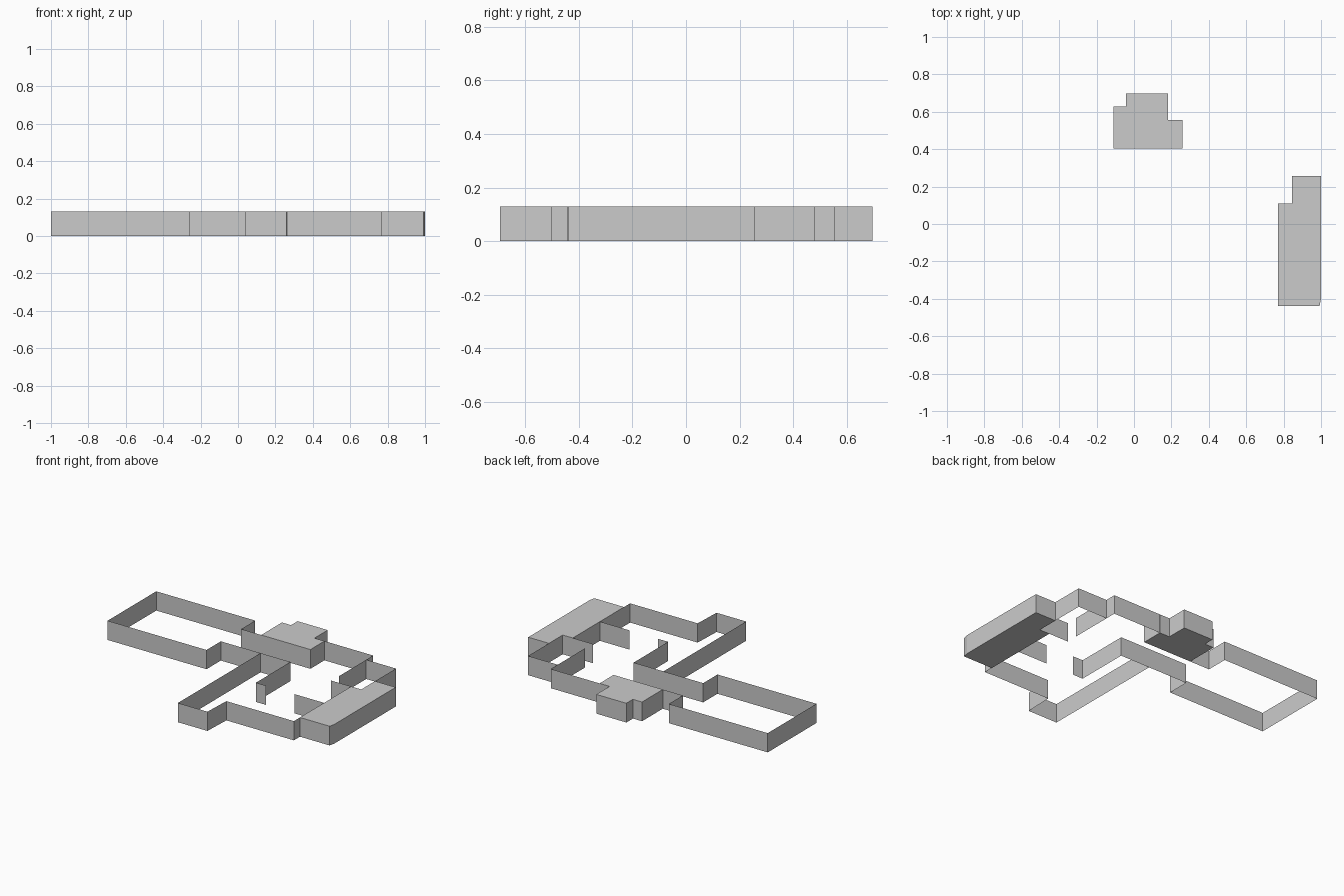
import bpy, bmesh

if "Cube" in bpy.data.objects:
    bpy.data.objects.remove(bpy.data.objects["Cube"])

HEIGHT = 0.13


def make_object(name, bm):
    mesh = bpy.data.meshes.new(name)
    bm.to_mesh(mesh)
    bm.free()
    obj = bpy.data.objects.new(name, mesh)
    bpy.context.collection.objects.link(obj)
    return obj


def wall(name, path):
    """Thin sheet wall raised along a floor-plan path."""
    bm = bmesh.new()
    low = [bm.verts.new((x, y, 0)) for x, y in path]
    high = [bm.verts.new((x, y, HEIGHT)) for x, y in path]
    for i in range(len(path) - 1):
        bm.faces.new((low[i], low[i + 1], high[i + 1], high[i]))
    return make_object(name, bm)


def block(name, outline):
    """Closed room: outline filled and extruded upward."""
    bm = bmesh.new()
    base = bm.faces.new([bm.verts.new((x, y, 0)) for x, y in outline])
    out = bmesh.ops.extrude_face_region(bm, geom=[base], use_keep_orig=True)
    top = [v for v in out["geom"] if isinstance(v, bmesh.types.BMVert)]
    bmesh.ops.translate(bm, verts=top, vec=(0, 0, HEIGHT))
    bmesh.ops.recalc_face_normals(bm, faces=bm.faces)
    return make_object(name, bm)


# Open rooms and corridors
wall("west_room_wall", [(-0.11, 0.405), (-0.26, 0.405), (-0.26, 0.555), (-1, 0.555),
                        (-1, 0.035), (-0.26, 0.035), (-0.26, 0.188), (0.26, 0.188),
                        (0.26, -0.18), (0.335, -0.18)])
wall("south_corridor_wall", [(0.037, 0.188), (0.037, -0.5), (0.037, -0.695), (0.258, -0.695),
                             (0.265, -0.503), (0.77, -0.503), (0.77, -0.44)])
wall("north_hall_wall", [(0.26, 0.555), (0.623, 0.555), (0.623, 0.188)])
wall("northeast_alcove_wall", [(0.623, 0.48), (0.845, 0.48), (0.845, 0.255)])
wall("alcove_partition", [(0.62, 0.11), (0.77, 0.11)])
wall("hall_partition", [(0.548, -0.18), (0.77, -0.18)])

# Closed, roofed rooms
block("north_room", [(-0.11, 0.405), (0.258, 0.405), (0.258, 0.555), (0.183, 0.555),
                     (0.183, 0.697), (-0.042, 0.697), (-0.042, 0.627), (-0.11, 0.627)])
block("east_room", [(0.77, -0.438), (0.992, -0.438), (1, -0.4), (1, 0.257),
                    (0.845, 0.257), (0.845, 0.11), (0.77, 0.11)])
